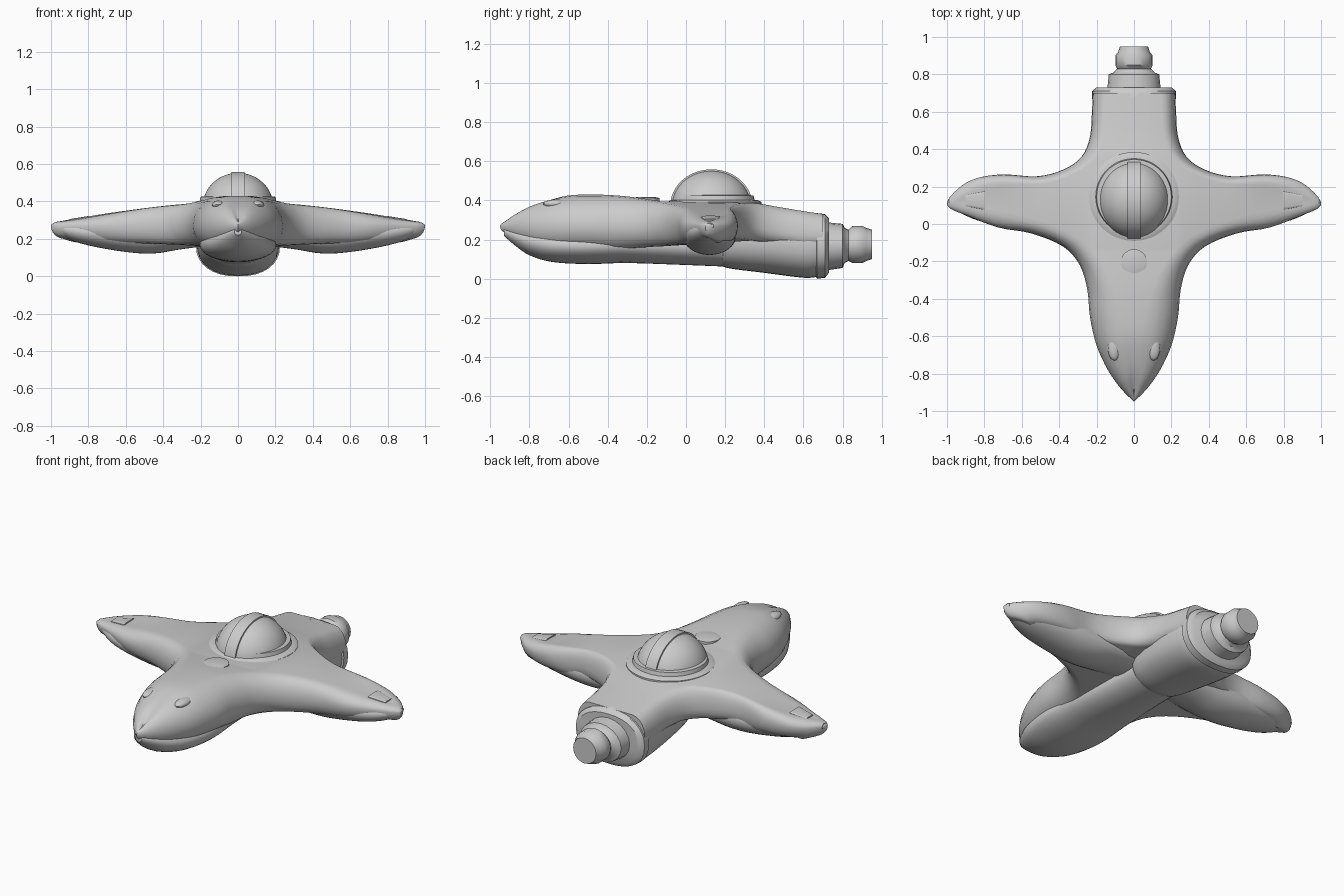
import bpy, bmesh, math
from mathutils import Vector

if "Cube" in bpy.data.objects:
    bpy.data.objects.remove(bpy.data.objects["Cube"])


def spline(pts, n=4):
    """Catmull-Rom through tuples of any length."""
    out = []
    for i in range(len(pts) - 1):
        a, b, c, d = (pts[max(i - 1, 0)], pts[i], pts[i + 1], pts[min(i + 2, len(pts) - 1)])
        for k in range(n):
            t = k / n
            out.append(tuple(0.5 * (2 * q + (r - p) * t + (2 * p - 5 * q + 4 * r - s) * t * t
                             + (3 * q - p - 3 * r + s) * t ** 3)
                             for p, q, r, s in zip(a, b, c, d)))
    return out + [tuple(pts[-1])]


def finish(bm, name, angle=40):
    bmesh.ops.remove_doubles(bm, verts=bm.verts, dist=0.0005)
    bmesh.ops.recalc_face_normals(bm, faces=bm.faces)
    me = bpy.data.meshes.new(name)
    bm.to_mesh(me)
    bm.free()
    ob = bpy.data.objects.new(name, me)
    bpy.context.collection.objects.link(ob)
    bpy.ops.object.select_all(action='DESELECT')
    ob.select_set(True)
    bpy.context.view_layer.objects.active = ob
    bpy.ops.object.shade_smooth_by_angle(angle=math.radians(angle))
    return ob


def skin(bm, loops):
    rings = [[bm.verts.new(p) for p in loop] for loop in loops]
    n = len(rings[0])
    for a, b in zip(rings, rings[1:]):
        for i in range(n):
            j = (i + 1) % n
            bm.faces.new((a[i], a[j], b[j], b[i]))
    return rings


def loft(name, sections, place, segs=32, power=2.0, smooth=True):
    """Sections are (position, half width, top z, bottom z)."""
    bm = bmesh.new()
    loops = []
    for s, w, top, bot in (spline(sections) if smooth else sections):
        loop = []
        for k in range(segs):
            a = 2 * math.pi * k / segs
            c, d = math.cos(a), math.sin(a)
            u = math.copysign(abs(c) ** (2 / power), c) * w
            v = math.copysign(abs(d) ** (2 / power), d) * (top - bot) / 2
            loop.append(place(s, u, (top + bot) / 2 + v))
        loops.append(loop)
    rings = skin(bm, loops)
    bm.faces.new(rings[0])
    bm.faces.new(rings[-1])
    return finish(bm, name)


# Hull: rim x, rim y, then shoulder x, y, z (right half, nose to tail)
half = [
    (0, -.95, 0, -.91, .29), (.07, -.88, .015, -.8, .36), (.14, -.78, .025, -.7, .40),
    (.2, -.65, .04, -.6, .425), (.235, -.5, .06, -.48, .43), (.25, -.35, .1, -.35, .425),
    (.29, -.22, .16, -.22, .41), (.38, -.12, .26, -.1, .39), (.55, -.05, .45, 0, .37),
    (.72, -.02, .65, .06, .34), (.88, .04, .82, .09, .31), (1.0, .1, .93, .12, .295),
    (.94, .19, .84, .16, .31), (.84, .245, .72, .2, .33), (.7, .265, .6, .21, .35),
    (.52, .255, .45, .22, .37), (.38, .29, .3, .28, .385), (.28, .36, .2, .36, .385),
    (.235, .47, .16, .48, .365), (.225, .6, .15, .6, .345), (.22, .7, .14, .7, .33)]
right = spline(half)
outline = right + [(-a, b, -c, d, e) for a, b, c, d, e in reversed(right[1:])]


def hull_loop(f):
    """f 0..1 runs from shoulder to rim, 1..2 rolls underneath."""
    pts = []
    for px, py, qx, qy, qz in outline:
        rim = .27 - .05 * min(max((py - .3) / .3, 0), 1)
        t, c = math.sin(f * math.pi / 2), math.cos(f * math.pi / 2)
        if f <= 1:
            z = rim + (qz - rim) * c
        else:
            depth = min(.13 if py < .2 else .08, .85 * math.hypot(px - qx, py - qy))
            z, t = rim + depth * c, .25 + .75 * t
        pts.append((qx + (px - qx) * t, qy + (py - qy) * t, z))
    return pts


bm = bmesh.new()
rings = skin(bm, [hull_loop(f) for f in (0, .2, .4, .6, .8, 1, 1.2, 1.4, 1.6, 1.8, 2)])
for ring in (rings[0], rings[-1]):
    loop_edges = [bm.edges.get((ring[i], ring[i - 1])) for i in range(len(ring))]
    bmesh.ops.triangle_fill(bm, use_beauty=True, edges=loop_edges, normal=(0, 0, 1))
finish(bm, "star_hull")

# Rounded pods under the nose and wings
loft("nose_pod", [(-.93, .02, .26, .22), (-.88, .065, .26, .175), (-.8, .12, .26, .12),
                  (-.68, .175, .26, .085), (-.5, .205, .26, .075), (-.3, .195, .26, .08),
                  (0, .17, .26, .07), (.25, .16, .26, .06)],
     lambda s, u, z: (u, s, z))
for side, label in ((1, "right"), (-1, "left")):
    loft("wing_pod_" + label,
         [(.99, .02, .285, .255), (.92, .065, .29, .205), (.8, .11, .3, .165),
          (.6, .13, .31, .13), (.45, .135, .31, .122), (.3, .14, .3, .145), (.1, .14, .3, .17)],
         lambda s, u, z: (side * s, .12 + u, z))
    # Wing tip plates
    loft("wing_tip_plate_" + label, [(.8, .05, .322, .29), (.9, .03, .306, .28)],
         lambda s, u, z: (side * s, .125 + u, z), segs=16, power=5, smooth=False)
    # Nose side lamps
    bm = bmesh.new()
    bmesh.ops.create_uvsphere(bm, u_segments=20, v_segments=10, radius=1)
    bmesh.ops.scale(bm, vec=(.035, .07, .022), verts=bm.verts)
    bmesh.ops.translate(bm, vec=(side * .105, -.66, .383), verts=bm.verts)
    finish(bm, "nose_lamp_" + label)

# Tail engine body and stepped exhaust
along_y = lambda s, u, z: (u, s, z)
loft("engine_body", [(.17, .14, .34, .08), (.21, .185, .36, .055), (.4, .215, .36, .03),
                     (.6, .22, .335, .005), (.67, .215, .325, .01)], along_y, power=2.3)
loft("engine_collar", [(.66, .2, .32, .015), (.67, .225, .335, .0), (.71, .225, .33, .005),
                       (.73, .2, .31, .03)], along_y, power=2.3, smooth=False)
loft("exhaust", [(.7, .145, .29, .04), (.8, .135, .28, .055), (.81, .11, .26, .08),
                 (.83, .09, .25, .09), (.85, .1, .27, .08), (.9, .1, .27, .08),
                 (.92, .085, .26, .09), (.95, .075, .25, .10)],
     along_y, segs=20, smooth=False)


def turned(name, profile, cx, cy, sx=1, sy=1, segs=48):
    """Revolve an (r, z) profile about a vertical axis."""
    bm = bmesh.new()
    rings = skin(bm, [[(cx + sx * r * math.cos(2 * math.pi * k / segs),
                        cy + sy * r * math.sin(2 * math.pi * k / segs), z)
                       for k in range(segs)] for r, z in profile])
    bm.faces.new(rings[0])
    bm.faces.new(rings[-1])
    return finish(bm, name)


# Cockpit dome with base ring and centre rib, and the small deck hatch
turned("dome_base", [(.24, .35), (.24, .392), (.225, .40), (.205, .403),
                     (.2, .425), (.15, .43)], 0, .145)
dome = [(math.cos(a), .37 + .183 * math.sin(a))
        for a in [math.pi / 2 * k / 14 for k in range(14)]] + [(.02, .553)]
turned("cockpit_dome", dome, 0, .13, .19, .205)
bm = bmesh.new()
arc = [math.pi * k / 24 for k in range(25)]
loops = [[(x, .13 + r * .205 * math.cos(a), .37 + r * .183 * math.sin(a)) for a in arc]
         for x, r in ((-.035, .9), (-.035, 1.03), (.035, 1.03), (.035, .9))]
skin(bm, loops)
finish(bm, "dome_rib")
turned("deck_hatch", [(.07, .38), (.07, .412), (.055, .416), (.01, .418)], 0, -.205)
